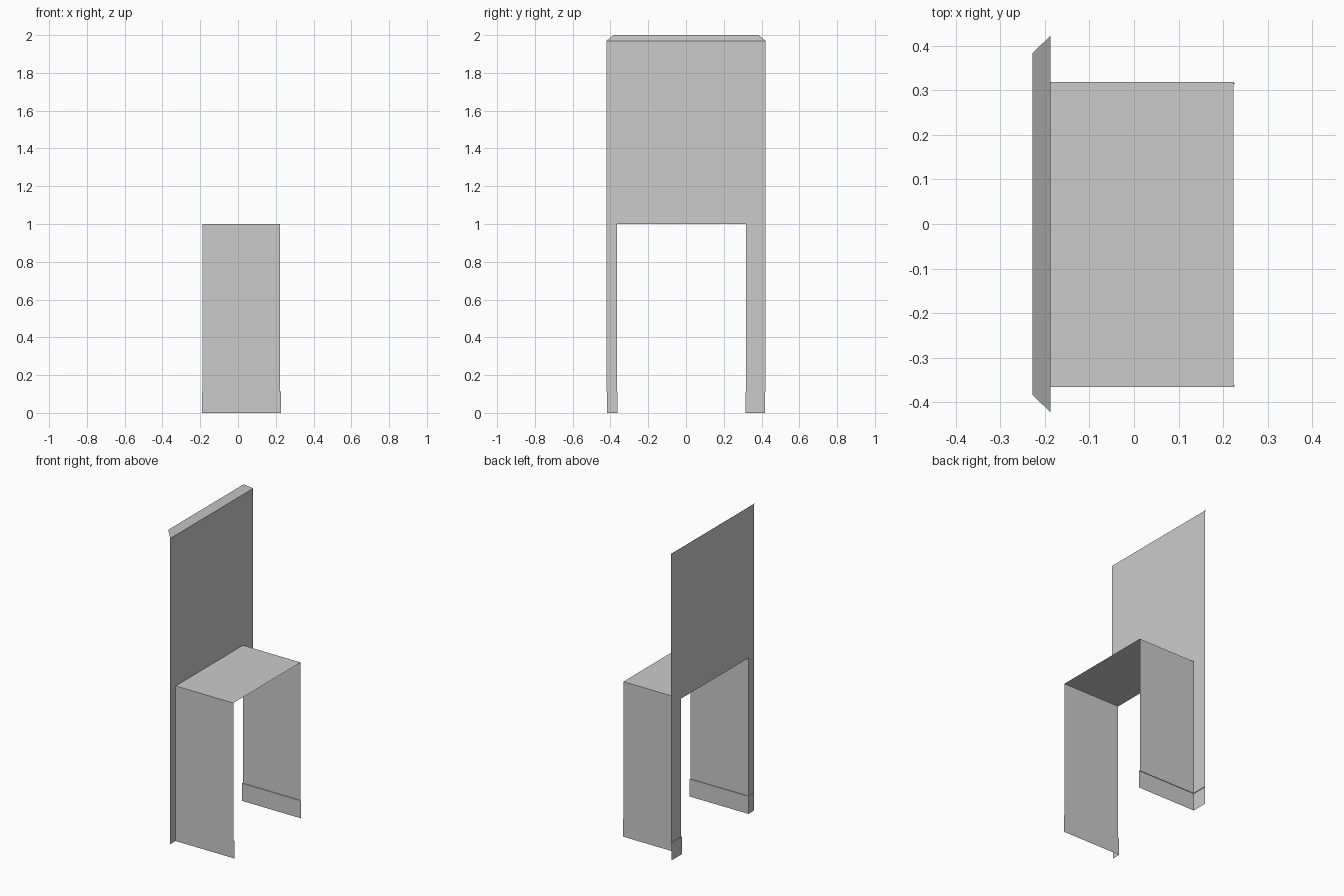
import bpy

cube = bpy.data.objects.get("Cube")
if cube:
    bpy.data.objects.remove(cube, do_unlink=True)

plaster = bpy.data.materials.new("plain grey")
plaster.use_nodes = True
grey = (0.6, 0.6, 0.6, 1)
plaster.diffuse_color = grey
plaster.node_tree.nodes["Principled BSDF"].inputs["Base Color"].default_value = grey

WALL_X, END_X = -0.187, 0.223      # room wall face and far end of the passage
HALF_W = 0.422                     # half width of the wall
SIDES = {"right": (-HALF_W, -0.366), "left": (HALF_W, 0.318)}
DOOR_H, WALL_H, BASE_H = 1.0, 1.97, 0.113
LIP = 0.004                        # how far the skirting stands proud


def sheet(name, rows):
    """Skin quads between successive rows of points."""
    n = len(rows[0])
    verts = [p for row in rows for p in row]
    faces = [(r * n + i, r * n + i + 1, (r + 1) * n + i + 1, (r + 1) * n + i)
             for r in range(len(rows) - 1) for i in range(n - 1)]
    mesh = bpy.data.meshes.new(name)
    mesh.from_pydata(verts, [], faces)
    mesh.materials.append(plaster)
    obj = bpy.data.objects.new(name, mesh)
    bpy.context.collection.objects.link(obj)
    return obj


def level(path, z):
    return [(x, y, z) for x, y in path]


# Door jambs with the skirting running round each corner
for side, (outer, inner) in SIDES.items():
    step = LIP if inner < 0 else -LIP
    path = [(WALL_X, outer), (WALL_X, inner), (END_X, inner)]
    proud = [(WALL_X - LIP, outer + step), (WALL_X - LIP, inner + step),
             (END_X + LIP, inner + step)]
    sheet(side + "_jamb", [level(path, BASE_H), level(path, DOOR_H)])
    sheet(side + "_skirting",
          [level(proud, 0), level(proud, BASE_H), level(path, BASE_H)])

# Passage ceiling
sheet("passage_ceiling", [[(x, y, DOOR_H) for y in (SIDES["right"][1], SIDES["left"][1])]
                          for x in (WALL_X, END_X)])

# Wall above the doorway
wall_line = [(WALL_X, -HALF_W), (WALL_X, HALF_W)]
sheet("wall_above_door", [level(wall_line, DOOR_H), level(wall_line, WALL_H)])

# Sloping mitred strip along the top of the wall
top_line = [(-0.228, -0.383), (-0.228, 0.383)]
sheet("top_cove", [level(wall_line, WALL_H), level(top_line, 2.0)])
